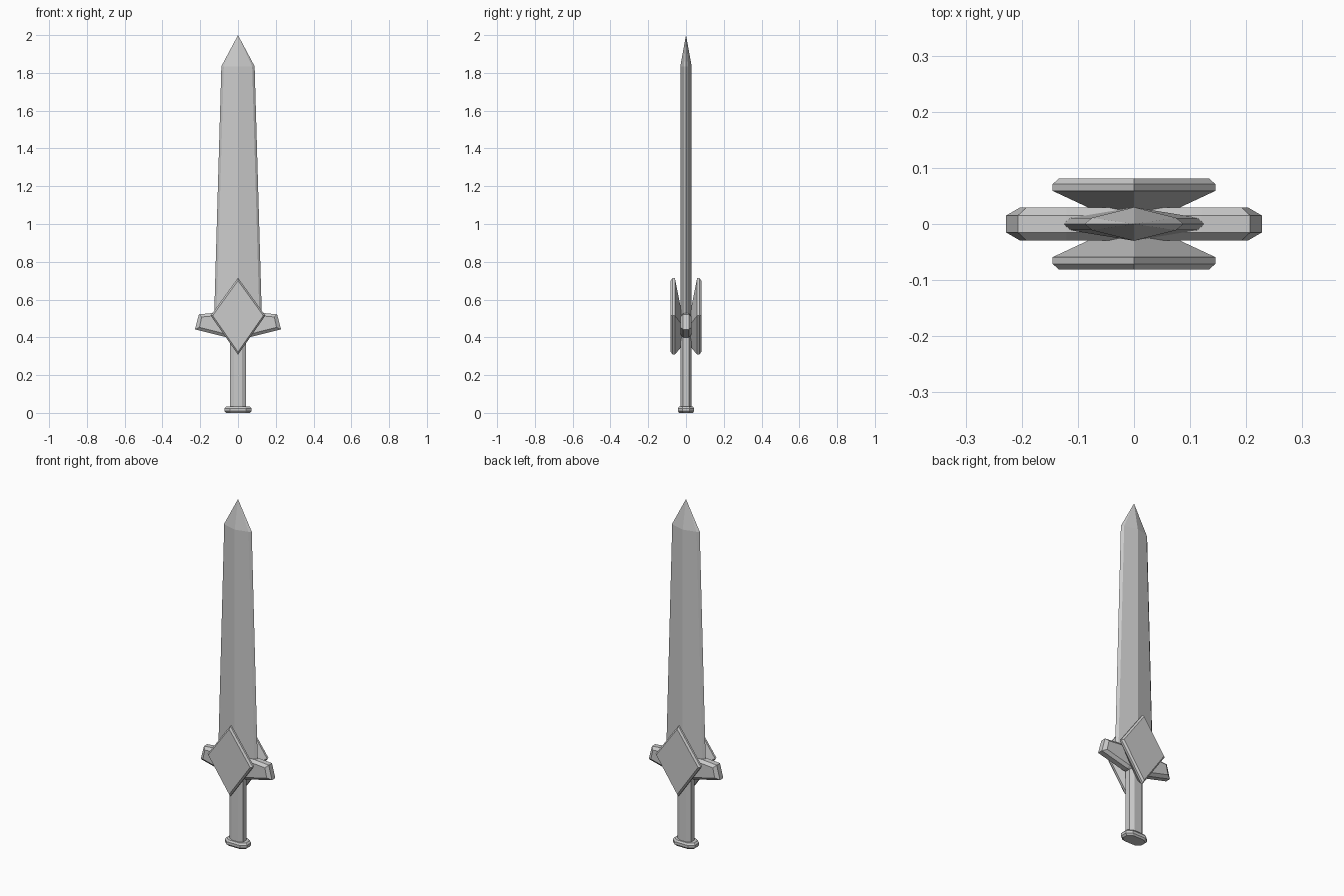
import bpy

if "Cube" in bpy.data.objects:
    bpy.data.objects.remove(bpy.data.objects["Cube"])


def loft(name, rings, tip=None):
    """Skin a stack of equal-length rings; close with caps or a tip point."""
    n = len(rings[0])
    verts = [p for r in rings for p in r]
    faces = [list(range(n))]
    for k in range(len(rings) - 1):
        for i in range(n):
            j = (i + 1) % n
            faces.append([k * n + i, k * n + j, (k + 1) * n + j, (k + 1) * n + i])
    last = (len(rings) - 1) * n
    if tip:
        verts.append(tip)
        faces += [[last + i, last + (i + 1) % n, len(verts) - 1] for i in range(n)]
    else:
        faces.append(list(range(last, last + n)))
    me = bpy.data.meshes.new(name)
    me.from_pydata(verts, [], faces)
    ob = bpy.data.objects.new(name, me)
    bpy.context.collection.objects.link(ob)
    # consistent outward normals
    import bmesh
    bm = bmesh.new()
    bm.from_mesh(me)
    bmesh.ops.recalc_face_normals(bm, faces=bm.faces)
    bm.to_mesh(me)
    bm.free()
    return ob


def octagon(x, y, cx, cy, z):
    """Rectangle of half size x, y with corners cut by cx, cy."""
    q = [(x, y - cy), (x - cx, y)]
    pts = q + [(-a, b) for a, b in q[::-1]]
    pts += [(-a, -b) for a, b in pts]
    return [(a, b, z) for a, b in pts]


# Blade: ridged section with narrow sharpened edges
def blade_ring(w, z):
    e, t = w - 0.013, 0.03
    return [(w, 0, z), (e, 0.011, z), (0, t, z), (-e, 0.011, z),
            (-w, 0, z), (-e, -0.011, z), (0, -t, z), (e, -0.011, z)]


loft("blade", [blade_ring(0.128, 0.45), blade_ring(0.088, 1.835)], (0, 0, 2.0))

# Handle
loft("handle", [octagon(0.043, 0.029, 0.022, 0.014, z) for z in (0.02, 0.46)])

# Pommel: flat plate with bevelled rims
loft("pommel", [octagon(0.062, 0.036, 0.026, 0.02, 0),
                octagon(0.071, 0.043, 0.028, 0.024, 0.009),
                octagon(0.071, 0.043, 0.028, 0.024, 0.024),
                octagon(0.062, 0.036, 0.026, 0.02, 0.034)])

# Crossguard: swept plate, bevelled all round
half_outer = [(0.06, 0.40), (0.228, 0.442), (0.207, 0.522), (0.12, 0.53)]
half_inner = [(0.055, 0.415), (0.204, 0.453), (0.192, 0.508), (0.12, 0.514)]


def guard_ring(half, y):
    pts = half + [(-x, z) for x, z in half[::-1]]
    return [(x, y, z) for x, z in pts]


loft("crossguard", [guard_ring(half_inner, -0.029), guard_ring(half_outer, -0.015),
                    guard_ring(half_outer, 0.015), guard_ring(half_inner, 0.029)])


# Diamond plates front and back, each tapering inward to the hilt
def diamond(x, top, mid, bottom, y):
    return [(x, y, mid), (0, y, top), (-x, y, mid), (0, y, bottom)]


for side, s in (("front", -1), ("back", 1)):
    loft(side + "_diamond", [diamond(0.07, 0.54, 0.47, 0.35, s * 0.024),
                             diamond(0.145, 0.715, 0.515, 0.308, s * 0.059),
                             diamond(0.145, 0.715, 0.515, 0.308, s * 0.071),
                             diamond(0.134, 0.70, 0.515, 0.323, s * 0.081)])
